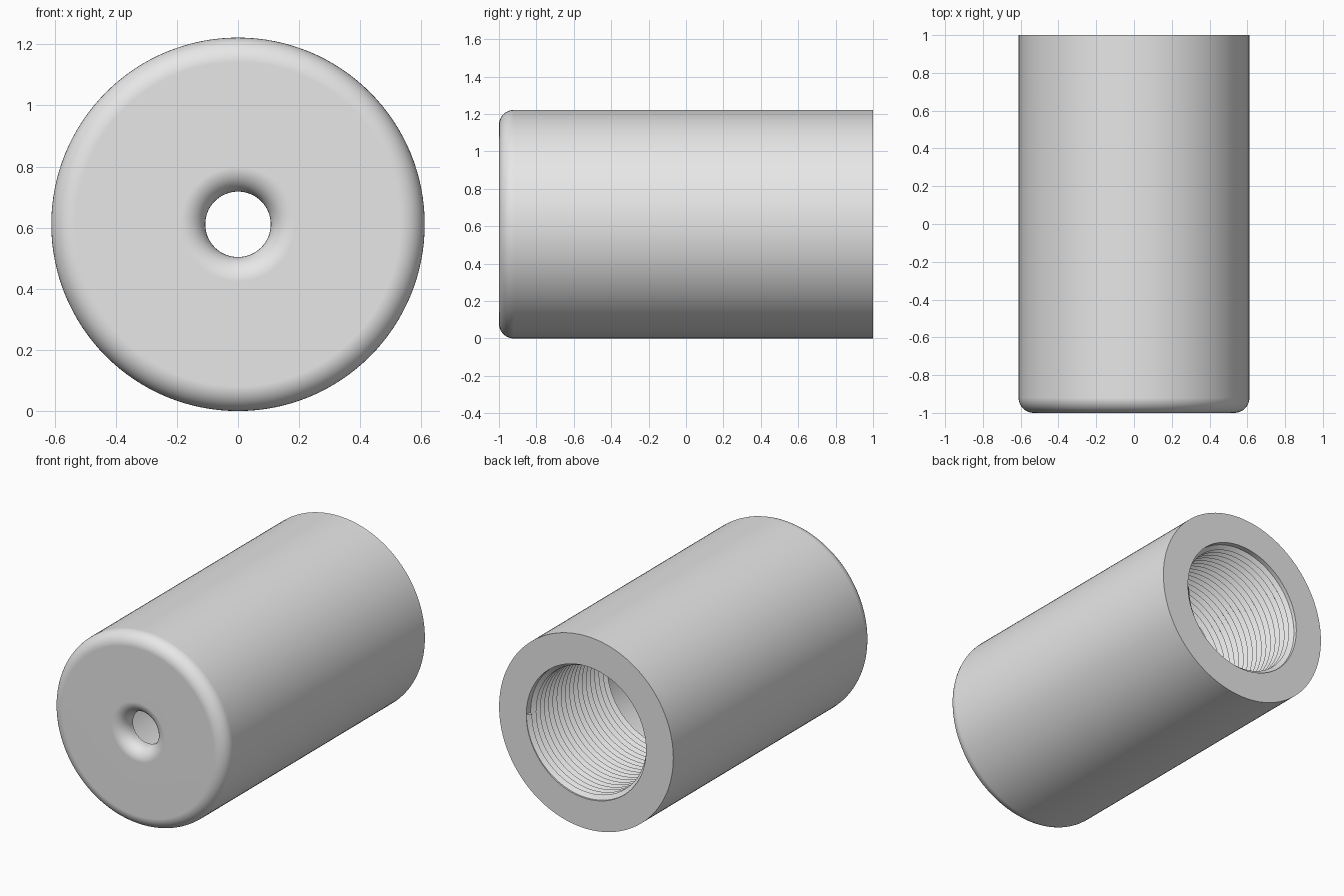
import bpy
import bmesh
from math import pi, sin, cos, tau, radians

if "Cube" in bpy.data.objects:
    bpy.data.objects.remove(bpy.data.objects["Cube"])

OUTER = 0.611          # body radius, also the height of the axis
BORE = 0.42
HOLE = 0.107
FILLET = 0.08
WALL = 0.10            # thickness of the front wall
THREAD_START = 0.13
PITCH = 0.042
STEPS = 128

grey = bpy.data.materials.new("plain grey")
grey.use_nodes = True
grey.diffuse_color = (0.8, 0.8, 0.8, 1)
grey.node_tree.nodes["Principled BSDF"].inputs["Base Color"].default_value = (0.8, 0.8, 0.8, 1)


def arc(r, y, start, end, n=10):
    """Fillet points around a centre in (radius, y)."""
    angles = [start + (end - start) * i / n for i in range(n + 1)]
    return [(r + FILLET * cos(a), y + FILLET * sin(a)) for a in angles]


def finish(bm, name):
    bmesh.ops.recalc_face_normals(bm, faces=bm.faces)
    mesh = bpy.data.meshes.new(name)
    bm.to_mesh(mesh)
    bm.free()
    mesh.materials.append(grey)
    obj = bpy.data.objects.new(name, mesh)
    bpy.context.collection.objects.link(obj)
    obj.location.z = OUTER
    bpy.ops.object.select_all(action="DESELECT")
    obj.select_set(True)
    bpy.context.view_layer.objects.active = obj
    bpy.ops.object.shade_smooth_by_angle(angle=radians(30))
    return obj


# Hollow body: closed section turned around the y axis
profile = [(BORE, 1), (OUTER, 1)]
profile += arc(OUTER - FILLET, -1 + FILLET, 0, -pi / 2)
profile += arc(HOLE + FILLET, -1 + FILLET, -pi / 2, -pi)
profile += [(HOLE, -1 + WALL), (BORE, -1 + WALL)]

bm = bmesh.new()
verts = [bm.verts.new((r, y, 0)) for r, y in profile]
edges = [bm.edges.new((v, verts[i - 1])) for i, v in enumerate(verts)]
bmesh.ops.spin(bm, geom=verts + edges, cent=(0, 0, 0), axis=(0, 1, 0),
               angle=tau, steps=STEPS, use_merge=True)
bmesh.ops.remove_doubles(bm, verts=bm.verts, dist=0.0001)
body = finish(bm, "body")
weighted = body.modifiers.new("flat faces", "WEIGHTED_NORMAL")
weighted.keep_sharp = True

# Internal thread: V-shaped ridge swept along a helix in the bore
bm = bmesh.new()
turns = int((1 - THREAD_START) / PITCH) - 1
half = PITCH * 0.48
section = [(BORE + 0.002, -half), (BORE - 0.026, 0), (BORE + 0.002, half)]
first = 1 - half - turns * PITCH
rings = []
for i in range(turns * STEPS + 1):
    a = tau * i / STEPS
    y = first + PITCH * i / STEPS
    rings.append([bm.verts.new((r * cos(a), y + dy, r * sin(a))) for r, dy in section])
for a, b in zip(rings, rings[1:]):
    for k in range(3):
        n = (k + 1) % 3
        bm.faces.new((a[k], a[n], b[n], b[k]))
bm.faces.new(rings[0])
bm.faces.new(rings[-1])
finish(bm, "internal_thread")
